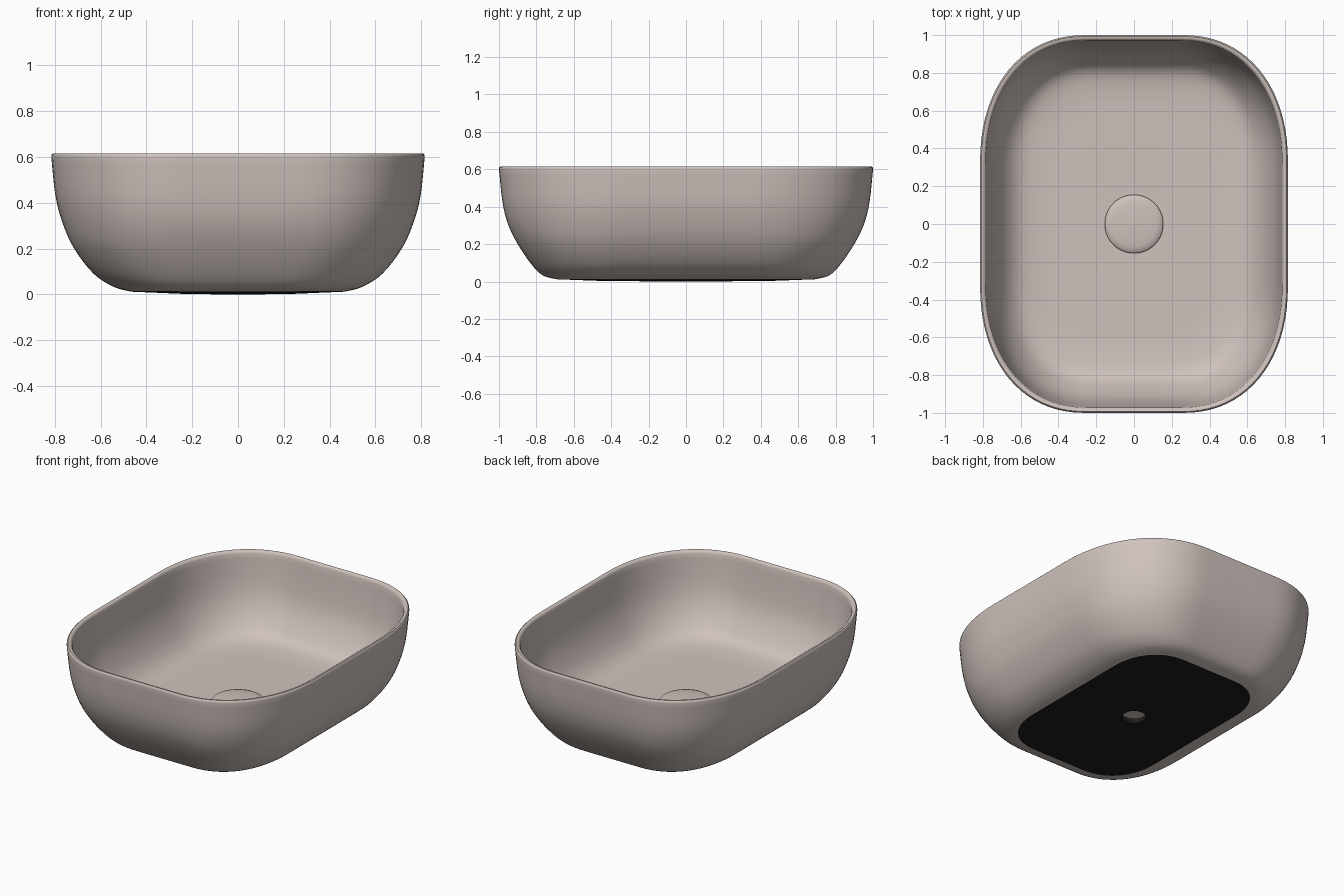
import bpy, bmesh, math

if "Cube" in bpy.data.objects:
    bpy.data.objects.remove(bpy.data.objects["Cube"])

def material(name, rgb):
    m = bpy.data.materials.new(name)
    m.diffuse_color = (*rgb, 1)
    m.use_nodes = True
    m.node_tree.nodes["Principled BSDF"].inputs["Base Color"].default_value = m.diffuse_color
    return m

ceramic = material("warm grey ceramic", (0.62, 0.54, 0.505))
black = material("black base", (0.012, 0.012, 0.012))

CORNER, SIDE = 20, 4   # segments per corner and per straight side

def outline(hx, hy, rx, ry, z, power=2.2):
    """Closed rounded rectangle with super-elliptic corners."""
    cx, cy = hx - rx, hy - ry
    pts = []
    for q in range(4):
        corner = []
        for i in range(CORNER + 1):
            a = math.pi / 2 * (q + i / CORNER)
            c, s = math.cos(a), math.sin(a)
            sx = 1 if q in (0, 3) else -1
            sy = 1 if q < 2 else -1
            corner.append((sx * (cx + rx * abs(c) ** (2 / power)),
                           sy * (cy + ry * abs(s) ** (2 / power)), z))
        if pts:
            pts += between(pts[-1], corner[0])
        pts += corner
    return pts + between(pts[-1], pts[0])

def between(a, b):
    return [tuple(a[k] + (b[k] - a[k]) * j / SIDE for k in range(3)) for j in range(1, SIDE)]

def loft(name, rings, mat, cap_last=False, angle=40):
    bm = bmesh.new()
    loops = [[bm.verts.new(p) for p in r] for r in rings]
    n = len(loops[0])
    for a, b in zip(loops, loops[1:]):
        for i in range(n):
            j = (i + 1) % n
            bm.faces.new((a[i], a[j], b[j], b[i]))
    if cap_last:
        bm.faces.new(loops[-1])
    bmesh.ops.remove_doubles(bm, verts=bm.verts, dist=1e-5)
    me = bpy.data.meshes.new(name)
    bm.to_mesh(me)
    bm.free()
    me.materials.append(mat)
    ob = bpy.data.objects.new(name, me)
    bpy.context.collection.objects.link(ob)
    bpy.ops.object.select_all(action='DESELECT')
    ob.select_set(True)
    bpy.context.view_layer.objects.active = ob
    bpy.ops.object.shade_smooth_by_angle(angle=math.radians(angle))
    return ob

def smooth_profile(keys, steps=4):
    """Catmull-Rom through the profile keys (half x, half y, corner x, corner y, z)."""
    out = []
    for i in range(len(keys) - 1):
        p0, p1 = keys[max(i - 1, 0)], keys[i]
        p2, p3 = keys[i + 1], keys[min(i + 2, len(keys) - 1)]
        for s in range(steps):
            t = s / steps
            out.append(tuple(0.5 * (2 * b + (c - a) * t + (2 * a - 5 * b + 4 * c - d) * t * t
                                    + (3 * b - a - 3 * c + d) * t ** 3)
                             for a, b, c, d in zip(p0, p1, p2, p3)))
    return out + [keys[-1]]

# bowl: outer wall, rounded rim, inner wall, floor down to the drain
outer = smooth_profile([
    (0.465, 0.69, 0.28, 0.32, 0.012), (0.54, 0.765, 0.34, 0.39, 0.032),
    (0.63, 0.825, 0.41, 0.47, 0.09), (0.715, 0.90, 0.475, 0.55, 0.20),
    (0.765, 0.953, 0.52, 0.62, 0.31), (0.797, 0.982, 0.545, 0.66, 0.43),
    (0.815, 1.0, 0.56, 0.68, 0.60)])
rim = [(0.814, 0.999, 0.56, 0.68, 0.609), (0.808, 0.993, 0.555, 0.675, 0.615),
       (0.797, 0.983, 0.545, 0.665, 0.615), (0.788, 0.975, 0.54, 0.66, 0.609)]
inner = smooth_profile([
    (0.785, 0.972, 0.54, 0.66, 0.60), (0.765, 0.95, 0.52, 0.63, 0.43),
    (0.735, 0.922, 0.50, 0.59, 0.31), (0.68, 0.865, 0.45, 0.53, 0.20),
    (0.60, 0.80, 0.39, 0.45, 0.13), (0.48, 0.68, 0.31, 0.35, 0.105),
    (0.36, 0.54, 0.26, 0.3, 0.10)])
floor = [(0.14, 0.14, 0.14, 0.14, 0.098), (0.07, 0.07, 0.07, 0.07, 0.095)]
loft("basin_bowl", [outline(*k) for k in outer + rim + inner + floor], ceramic)

# black underside, very slightly convex, with the drain hole
base = [(0.07, 0.07, 0.07, 0.07, 0.03), (0.07, 0.07, 0.07, 0.07, 0.0),
        (0.25, 0.45, 0.18, 0.22, 0.003), (0.465, 0.69, 0.28, 0.32, 0.012)]
loft("base_underside", [outline(*k) for k in base], black)

# domed drain cap
cap = [(0.05, 0.095), (0.148, 0.1), (0.155, 0.107), (0.155, 0.12), (0.15, 0.126),
       (0.12, 0.132), (0.08, 0.136), (0.04, 0.138), (0.01, 0.139)]
loft("drain_cap", [outline(r, r, r, r, z, 2) for r, z in cap], ceramic, True)
